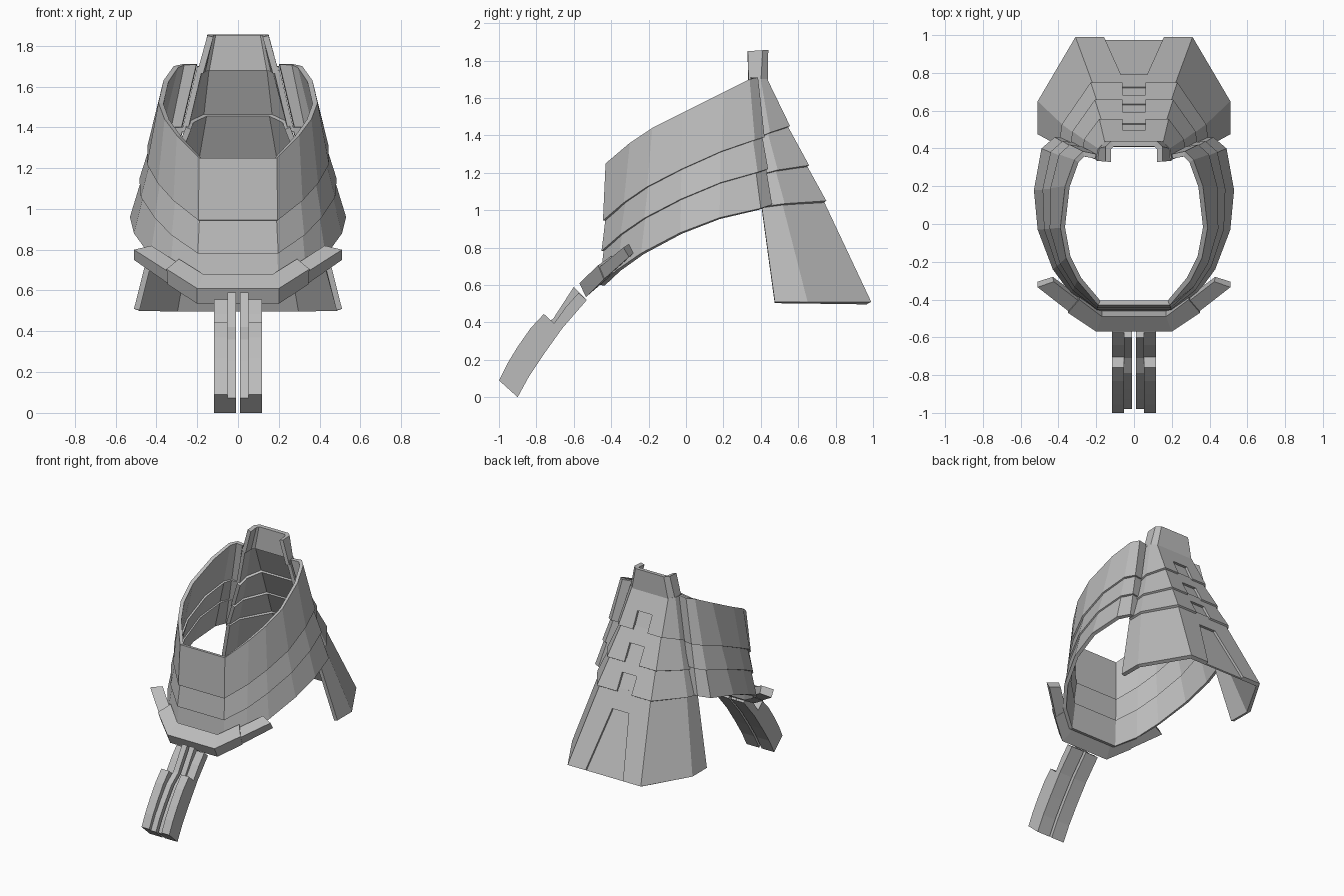
import bpy, bmesh
from mathutils import Vector

if "Cube" in bpy.data.objects:
    bpy.data.objects.remove(bpy.data.objects["Cube"])

grey = bpy.data.materials.new("plain_grey")
grey.diffuse_color = (0.5, 0.5, 0.5, 1)
grey.use_nodes = True
grey.node_tree.nodes["Principled BSDF"].inputs["Base Color"].default_value = grey.diffuse_color


def add_object(name, bm):
    mesh = bpy.data.meshes.new(name)
    bm.to_mesh(mesh)
    bm.free()
    mesh.materials.append(grey)
    ob = bpy.data.objects.new(name, mesh)
    bpy.context.collection.objects.link(ob)
    return ob


def apply_modifier(ob, mod):
    bpy.context.view_layer.objects.active = ob
    bpy.ops.object.modifier_apply(modifier=mod.name)


def mirror_row(half):
    """Half section (front/back corner outward) -> full row across x."""
    return [Vector((-p[0], p[1], p[2])) for p in reversed(half)] + [Vector(p) for p in half]


def plate(name, rows, axis_y, thickness=0.025):
    """Sheet through mirrored rows, thickened towards the inside."""
    bm = bmesh.new()
    grid = [[bm.verts.new(p) for p in mirror_row(r)] for r in rows]
    for a, b in zip(grid, grid[1:]):
        for i in range(len(a) - 1):
            bm.faces.new((a[i], a[i + 1], b[i + 1], b[i]))
    bm.normal_update()
    centre = Vector((0, axis_y, 0))
    out = 0
    for f in bm.faces:
        d = f.calc_center_median() - centre
        out += f.calc_area() * (f.normal.x * d.x + f.normal.y * d.y)
    if out < 0:
        bmesh.ops.reverse_faces(bm, faces=bm.faces)
    ob = add_object(name, bm)
    mod = ob.modifiers.new("thickness", 'SOLIDIFY')
    mod.thickness, mod.offset, mod.use_even_offset = thickness, -1, True
    apply_modifier(ob, mod)
    return ob


def loft(name, sections):
    """Closed solid through matching cross-sections."""
    bm = bmesh.new()
    rings = [[bm.verts.new(p) for p in s] for s in sections]
    n = len(rings[0])
    for a, b in zip(rings, rings[1:]):
        for i in range(n):
            j = (i + 1) % n
            bm.faces.new((a[i], a[j], b[j], b[i]))
    bm.faces.new(rings[0])
    bm.faces.new(rings[-1])
    bmesh.ops.recalc_face_normals(bm, faces=bm.faces)
    return add_object(name, bm)


def recess(ob, y_at, z0, z1, w0, w1, depth):
    """Cut a shallow recess that follows the slope of a back plate."""
    def ring(z, w):
        y = y_at(z)
        return [(-w, y - depth, z), (w, y - depth, z), (w, y + 0.06, z), (-w, y + 0.06, z)]
    cutter = loft("recess_cutter", [ring(z0, w0), ring(z1, w1)])
    cutter.hide_render = True
    mod = ob.modifiers.new("recess", 'BOOLEAN')
    mod.operation, mod.object = 'DIFFERENCE', cutter
    apply_modifier(ob, mod)
    bpy.data.objects.remove(cutter)


# Front and side shell: three overlapping bands between a top and a bottom rim
top_rim = [(0.19, -0.43, 1.25), (0.30, -0.30, 1.36), (0.36, -0.18, 1.44), (0.39, -0.02, 1.52),
           (0.365, 0.20, 1.63), (0.315, 0.34, 1.70), (0.27, 0.385, 1.71), (0.20, 0.37, 1.71)]
low_rim = [(0.20, -0.46, 0.60), (0.335, -0.37, 0.68), (0.43, -0.24, 0.77), (0.51, -0.03, 0.88),
           (0.53, 0.18, 0.96), (0.49, 0.40, 1.01), (0.42, 0.46, 1.03), (0.36, 0.455, 1.03)]


def shell_row(t, scale=1.0):
    row = [Vector(a).lerp(Vector(b), t) for a, b in zip(top_rim, low_rim)]
    return [(p.x * scale, p.y * scale, p.z) for p in row]


for name, t0, t1, s in (("upper", 0, 0.47, 1), ("middle", 0.45, 0.72, 0.97), ("lower", 0.70, 1, 0.975)):
    plate("shell_band_" + name, [shell_row(t0, s), shell_row(t1)], 0)

# Back plates: corner, side and edge points keyed by height
keys = [(1.70, ((0.155, 0.435), (0.19, 0.40), (0.20, 0.34))),
        (1.04, ((0.23, 0.755), (0.385, 0.53), (0.40, 0.42))),
        (0.51, ((0.31, 0.99), (0.51, 0.65), (0.51, 0.475)))]


def back_row(z, drop=0.0, inset=0.0):
    (za, a), (zb, b) = keys[:2] if z >= 1.04 else keys[1:]
    t = (za - z) / (za - zb)
    row = []
    for i, (p, q) in enumerate(zip(a, b)):
        v = Vector(p).lerp(Vector(q), t)
        row.append((v.x - inset, v.y - inset, z - drop * i / 2))
    return row


bands = [("back_band_upper", 1.70, 0.0, 1.45, 0.07, 0.0),
         ("back_band_middle", 1.47, 0.07, 1.24, 0.05, 0.014),
         ("back_band_lower", 1.26, 0.05, 1.05, 0.03, 0.014),
         ("back_skirt", 1.07, 0.03, 0.51, 0.0, 0.014)]
for name, z0, d0, z1, d1, inset in bands:
    upper, lower = back_row(z0, d0, inset), back_row(z1, d1)
    rows = [upper, lower]
    ob = plate(name, rows, 0.3, 0.028)

    def y_at(z, a=upper[0], b=lower[0]):
        return a[1] + (b[1] - a[1]) * (a[2] - z) / (a[2] - b[2])

    if name == "back_skirt":
        recess(ob, y_at, 0.48, 0.93, 0.165, 0.07, 0.02)
    else:
        recess(ob, y_at, z1 - 0.03, z1 + 0.12, 0.062, 0.062, 0.02)

# Neck guard
plate("neck_guard", [[(0.12, 0.44, 1.855), (0.15, 0.41, 1.855), (0.15, 0.33, 1.85)],
                     [(0.155, 0.437, 1.68), (0.19, 0.40, 1.68), (0.20, 0.335, 1.67)]], 0.3, 0.03)

# Belt: centre bar bending up at the sides, with a slimmer wing on each end
near = [(0.20, -0.57, 0.61), (0.20, -0.535, 0.535), (0.17, -0.46, 0.60), (0.17, -0.49, 0.68)]
mid = [(0.35, -0.47, 0.705), (0.345, -0.44, 0.63), (0.29, -0.37, 0.68), (0.29, -0.40, 0.755)]


def flip(section):
    return [(-x, y, z) for x, y, z in section]


loft("belt_centre", [flip(mid), flip(near), near, mid])
wing_in = [(0.33, -0.475, 0.685), (0.33, -0.445, 0.625), (0.27, -0.40, 0.66), (0.27, -0.425, 0.72)]
wing_out = [(0.51, -0.335, 0.80), (0.51, -0.305, 0.75), (0.43, -0.28, 0.77), (0.425, -0.305, 0.82)]
loft("belt_wing_right", [wing_in, wing_out])
loft("belt_wing_left", [flip(wing_in), flip(wing_out)])

# Hanging front straps: a stepped outer rail and a thinner inner rail per side
underside = [(-0.53, 0.52), (-0.66, 0.37), (-0.76, 0.23), (-0.84, 0.11), (-0.90, 0.0)]
outer = [(-1.0, 0.09), (-0.955, 0.18), (-0.90, 0.27), (-0.83, 0.37), (-0.76, 0.445),
         (-0.705, 0.395), (-0.64, 0.485), (-0.575, 0.557)]
inner = [(-0.98, 0.072), (-0.93, 0.165), (-0.87, 0.255), (-0.79, 0.36), (-0.71, 0.42), (-0.60, 0.59)]
for label, profile, x0, x1 in (("outer", outer, 0.052, 0.117), ("inner", inner, 0.01, 0.052)):
    for side, s in (("right", 1), ("left", -1)):
        loft(f"strap_{label}_{side}", [[(s * x, y, z) for y, z in underside + profile] for x in (x0, x1)])
